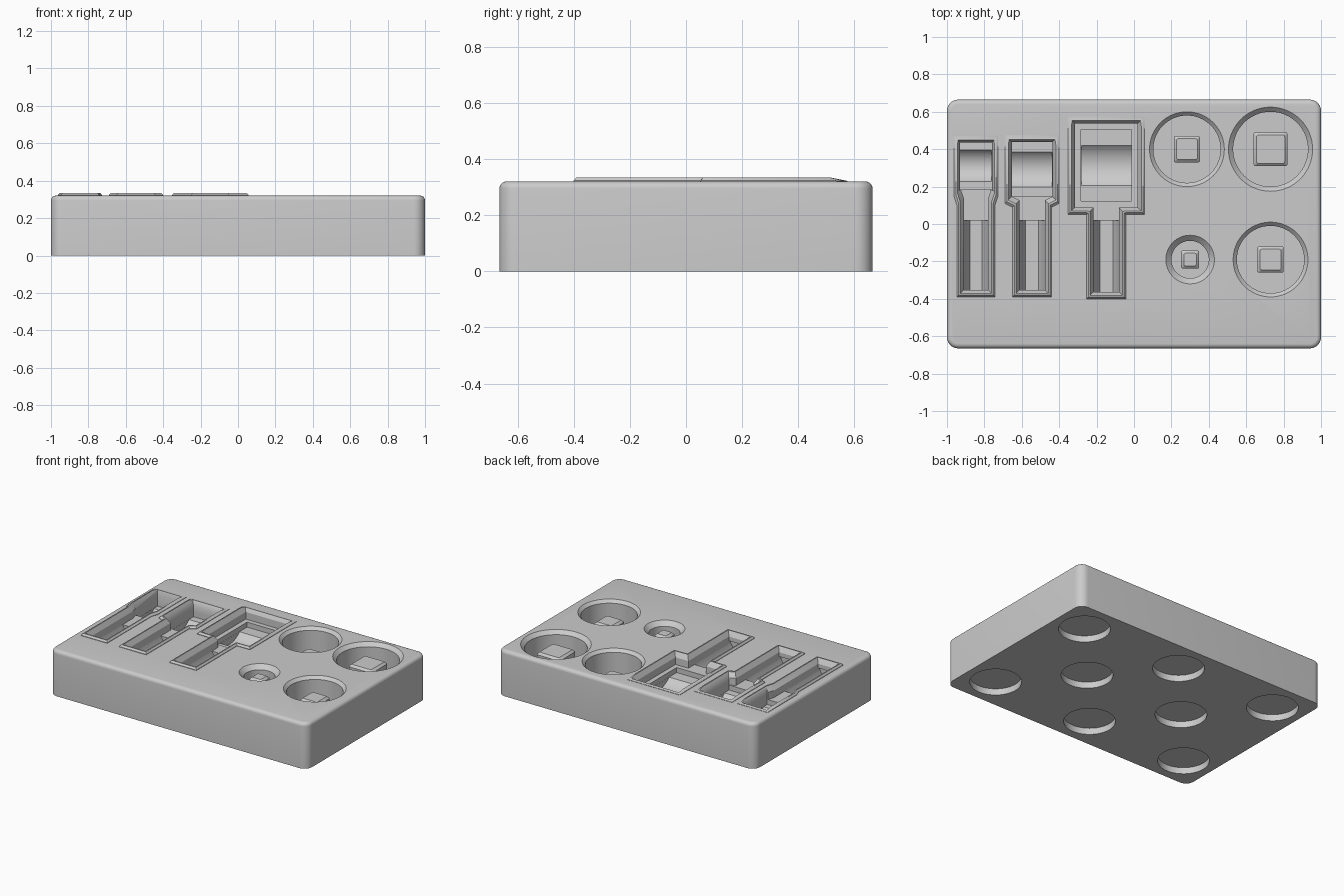
import bpy, bmesh, math

if "Cube" in bpy.data.objects:
    bpy.data.objects.remove(bpy.data.objects["Cube"])

TOP, RIM = 0.32, 0.335


def make(name, bm):
    bmesh.ops.recalc_face_normals(bm, faces=bm.faces)
    me = bpy.data.meshes.new(name)
    bm.to_mesh(me)
    bm.free()
    ob = bpy.data.objects.new(name, me)
    bpy.context.collection.objects.link(ob)
    return ob


def loft(rings):
    """Closed solid through (outline, z) rings with equal point counts."""
    bm = bmesh.new()
    loops = [[bm.verts.new((x, y, z)) for x, y in pts] for pts, z in rings]
    n = len(loops[0])
    for a, b in zip(loops, loops[1:]):
        for i in range(n):
            j = (i + 1) % n
            bm.faces.new((a[i], a[j], b[j], b[i]))
    bm.faces.new(loops[0])
    bm.faces.new(loops[-1])
    return bm


def circle(cx, cy, r, n=64):
    return [(cx + r * math.cos(2 * math.pi * i / n), cy + r * math.sin(2 * math.pi * i / n)) for i in range(n)]


def rect(x0, x1, y0, y1):
    return [(x0, y0), (x1, y0), (x1, y1), (x0, y1)]


def paddle(p, d=0.0):
    """Narrow handle widening to a head; d insets the outline."""
    cx, hw, sw, y0, ys, yt, y1 = p
    right = [(sw - d, y0 + d), (sw - d, ys + d), (hw - d, yt + d), (hw - d, y1 - d)]
    return [(cx + x, y) for x, y in right] + [(cx - x, y) for x, y in reversed(right)]


def boolean(target, other, op):
    m = target.modifiers.new("cut", 'BOOLEAN')
    m.operation, m.object, m.solver = op, other, 'EXACT'
    other.hide_render = True
    bpy.context.view_layer.objects.active = target
    bpy.ops.object.modifier_apply(modifier=m.name)
    bpy.data.objects.remove(other, do_unlink=True)


# Tray block: rounded corners, then rounded top edge
bm = bmesh.new()
bmesh.ops.create_cube(bm, size=1)
for v in bm.verts:
    v.co = (v.co.x * 2, v.co.y * 1.33, (v.co.z + 0.5) * TOP)
up = [e for e in bm.edges if abs(e.verts[0].co.z - e.verts[1].co.z) > 0.1]
bmesh.ops.bevel(bm, geom=up, offset=0.06, segments=8, profile=0.5, affect='EDGES')
top = [e for e in bm.edges if all(v.co.z > TOP - 1e-4 for v in e.verts)]
bmesh.ops.bevel(bm, geom=top, offset=0.025, segments=5, profile=0.5, affect='EDGES')
tray = make("tray", bm)

# Pocket outlines: centre x, head half width, handle half width, front, shoulder low, shoulder high, back
# followed by the head inset and the dip radius
pockets = [
    ((-0.845, 0.118, 0.102, -0.39, 0.10, 0.15, 0.47), 0.033, 0.10),
    ((-0.545, 0.145, 0.105, -0.39, 0.09, 0.11, 0.475), 0.037, 0.12),
    ((-0.148, 0.205, 0.105, -0.40, 0.05, 0.052, 0.575), 0.07, 0.15),
]

# Raised rims, sloping down at the back
for p, _, _ in pockets:
    bm = loft([(paddle(p), TOP - 0.02), (paddle(p), TOP + 0.003), (paddle(p, 0.01), RIM)])
    ramp = p[6] - 0.065
    bmesh.ops.bisect_plane(bm, geom=bm.verts[:] + bm.edges[:] + bm.faces[:],
                           plane_co=(0, ramp, 0), plane_no=(0, 1, 0))
    for v in bm.verts:
        if v.co.y > ramp + 0.01 and v.co.z > TOP:
            v.co.z = TOP + 0.002
    boolean(tray, make("rim", bm), 'UNION')

# Tool pockets: sloped mouth, stepped handle channel and a head with a rounded dip
for p, inset, dip in pockets:
    cx, hw, sw, y0, ys, yt, y1 = p
    boolean(tray, make("mouth_cutter", loft([
        (paddle(p, 0.018), RIM + 0.02), (paddle(p, 0.018), RIM - 0.003),
        (paddle(p, 0.037), TOP - 0.02), (paddle(p, 0.037), 0.25)])), 'DIFFERENCE')
    s = sw - 0.037
    boolean(tray, make("handle_cutter", loft([
        (rect(cx - s, cx + s, y0 + 0.018, 0.02), 0.27),
        (rect(cx - s, cx + s, y0 + 0.018, 0.02), 0.249),
        (rect(cx - s + 0.033, cx + s - 0.033, y0 + 0.018, 0.02), 0.19)])), 'DIFFERENCE')
    h, f, b = hw - inset, yt + max(inset, 0.035), y1 - inset
    boolean(tray, make("head_cutter", loft([
        (rect(cx - hw + 0.022, cx + hw - 0.022, yt + 0.025, y1 - 0.022), RIM + 0.02),
        (rect(cx - hw + 0.022, cx + hw - 0.022, yt + 0.025, y1 - 0.022), RIM - 0.005),
        (rect(cx - h, cx + h, f, b), TOP - 0.03),
        (rect(cx - h, cx + h, f, b), 0.215)])), 'DIFFERENCE')
    mid = (f + b) / 2
    bm = bmesh.new()
    rows = [[bm.verts.new((x, mid - y, 0.17 + dip + z)) for y, z in circle(0, 0, dip, 64)]
            for x in (cx - h + 0.001, cx + h - 0.001)]
    for i in range(64):
        j = (i + 1) % 64
        bm.faces.new((rows[0][i], rows[0][j], rows[1][j], rows[1][i]))
    for r in rows:
        bm.faces.new(r)
    boolean(tray, make("dip_cutter", bm), 'DIFFERENCE')

# Round wells with square pegs: x, y, mouth radius, wall radius, peg half width, depth, peg top depth
wells = [
    (0.283, 0.40, 0.20, 0.18, 0.07, 0.20, 0.10),
    (0.73, 0.40, 0.225, 0.20, 0.09, 0.17, 0.045),
    (0.30, -0.19, 0.13, 0.10, 0.048, 0.11, 0.03),
    (0.73, -0.19, 0.20, 0.18, 0.07, 0.16, 0.06),
]
for i, (x, y, r, w, s, depth, ptop) in enumerate(wells):
    c = r - w
    boolean(tray, make("well_cutter", loft([
        (circle(x, y, r), TOP + 0.05), (circle(x, y, r), TOP),
        (circle(x, y, w), TOP - c), (circle(x, y, w), TOP - depth)])), 'DIFFERENCE')
    z, t = TOP - ptop, s - 0.014
    bm = loft([(rect(x - s, x + s, y - s, y + s), TOP - depth - 0.005),
               (rect(x - s, x + s, y - s, y + s), z - 0.014),
               (rect(x - t, x + t, y - t, y + t), z)])
    up = [e for e in bm.edges if abs(e.verts[0].co.z - e.verts[1].co.z) > 0.005]
    bmesh.ops.bevel(bm, geom=up, offset=0.008, segments=2, profile=0.5, affect='EDGES')
    make(f"drive_peg_{i + 1}", bm)

# Round magnet recesses in the underside
spots = [(x, y) for x in (-0.78, 0, 0.78) for y in (-0.44, 0.44)] + [(-0.39, 0), (0.39, 0)]
for x, y in spots:
    boolean(tray, make("magnet_cutter", loft([
        (circle(x, y, 0.165), -0.05), (circle(x, y, 0.165), 0.045)])), 'DIFFERENCE')

# Smooth shading with sharp edges kept
bpy.ops.object.select_all(action='DESELECT')
for ob in bpy.context.collection.objects:
    ob.select_set(True)
bpy.context.view_layer.objects.active = tray
bpy.ops.object.shade_smooth_by_angle(angle=math.radians(30))
